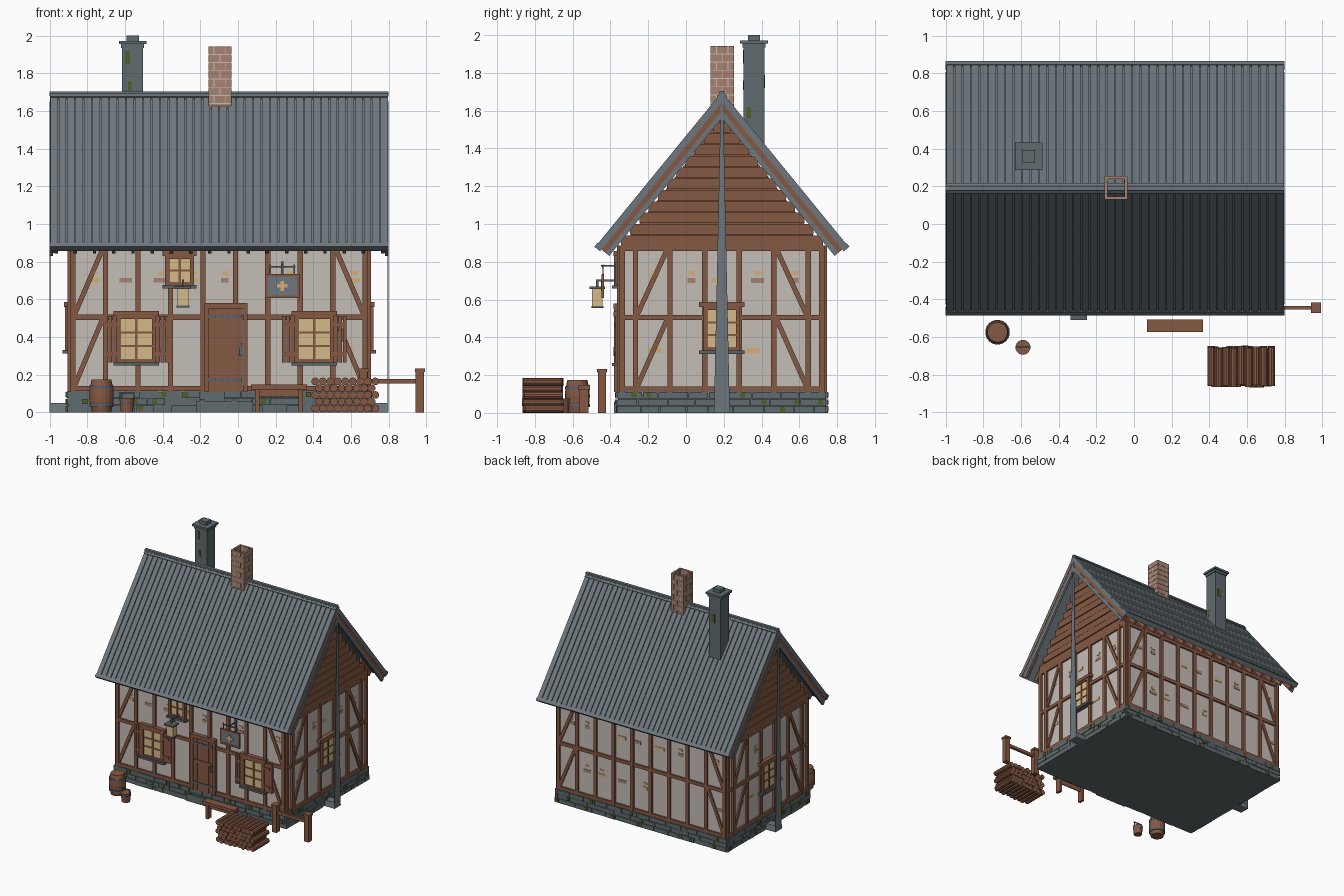
import bpy, bmesh, math, random
from mathutils import Matrix, Vector

if "Cube" in bpy.data.objects:
    bpy.data.objects.remove(bpy.data.objects["Cube"])
random.seed(4)

def mat(name, r, g, b):
    m = bpy.data.materials.new(name)
    m.diffuse_color = (r, g, b, 1)
    m.use_nodes = True
    m.node_tree.nodes["Principled BSDF"].inputs["Base Color"].default_value = m.diffuse_color
    return m

WOOD = mat("timber brown", 0.235, 0.098, 0.056)
SLATE = mat("slate grey", 0.155, 0.185, 0.205)
STONE = mat("stone grey", 0.115, 0.145, 0.155)
PLASTER = mat("plaster", 0.56, 0.51, 0.475)
BRICK = mat("brick", 0.39, 0.225, 0.165)
GLASS = mat("lit window", 0.66, 0.49, 0.25)
MOSS = mat("moss green", 0.085, 0.115, 0.02)
TAN = mat("bare straw", 0.66, 0.44, 0.19)
IRON = mat("iron", 0.10, 0.125, 0.145)

def finish(name, material, bm):
    bmesh.ops.recalc_face_normals(bm, faces=bm.faces)
    me = bpy.data.meshes.new(name)
    bm.to_mesh(me); bm.free()
    me.materials.append(material)
    ob = bpy.data.objects.new(name, me)
    bpy.context.collection.objects.link(ob)
    return ob

def cube(bm, b, M=Matrix()):
    c = Vector(((b[0]+b[1])/2, (b[2]+b[3])/2, (b[4]+b[5])/2))
    s = Matrix.Diagonal((b[1]-b[0], b[3]-b[2], b[5]-b[4], 1))
    bmesh.ops.create_cube(bm, size=1, matrix=M @ Matrix.Translation(c) @ s)

def boxes(name, material, items, M=Matrix()):
    bm = bmesh.new()
    for b in items:
        cube(bm, b, M)
    return finish(name, material, bm)

def prism(name, material, pts, x0, x1):
    """Extrude a (y, z) outline along x."""
    bm = bmesh.new()
    f = bm.faces.new([bm.verts.new((x0, y, z)) for y, z in pts])
    r = bmesh.ops.extrude_face_region(bm, geom=[f])
    bmesh.ops.translate(bm, vec=(x1-x0, 0, 0), verts=[v for v in r["geom"] if isinstance(v, bmesh.types.BMVert)])
    return finish(name, material, bm)

def lathe(name, material, profile, loc, n=18):
    bm = bmesh.new()
    for (r0, z0), (r1, z1) in zip(profile, profile[1:]):
        bmesh.ops.create_cone(bm, cap_ends=True, segments=n, radius1=r0, radius2=r1, depth=z1-z0,
                              matrix=Matrix.Translation((loc[0], loc[1], (z0+z1)/2)))
    return finish(name, material, bm)

def frame(o, u, n, w=(0, 0, 1)):
    M = Matrix((u, n, w)).transposed().to_4x4()
    M.translation = o
    return M

# wall frames: local x along the wall, local y outward, local z up
X0, X1, Y0, Y1, YC = -0.89, 0.69, -0.35, 0.73, 0.19
FRONT = frame((0, Y0, 0), (1, 0, 0), (0, -1, 0))
BACK = frame((0, Y1, 0), (1, 0, 0), (0, 1, 0))
RIGHT = frame((X1, 0, 0), (0, 1, 0), (1, 0, 0))
LEFT = frame((X0, 0, 0), (0, 1, 0), (-1, 0, 0))

# plaster body and gable cores
boxes("plaster_walls", PLASTER, [(X0, X1, Y0, Y1, 0.1, 0.885)])
prism("gable_core", WOOD, [(Y0+.01, .88), (Y1-.01, .88), (YC, 1.57)], X0, X1)

# stone foundation with irregular blocks and moss
boxes("foundation", STONE, [(-0.895, 0.695, -0.36, 0.74, 0, 0.105)])
def stones(name, M, a, b):
    blocks, moss = [], []
    for z0, z1 in ((0, .036), (.039, .072), (.075, .11)):
        u = a
        while u < b - .02:
            e = min(b, u + random.uniform(.08, .17))
            blocks.append((u, e-.004, -.01, random.uniform(.016, .022), z0, z1))
            if random.random() < .35:
                m = random.uniform(u, e-.03)
                moss.append((m, m+.028, 0, .025, z0+.006, z1-.002))
            u = e
    boxes(name+"_foundation_stones", STONE, blocks, M)
    boxes(name+"_foundation_moss", MOSS, moss, M)

# half-timbering
def timber(name, M, a, b, posts, braces):
    bm = bmesh.new()
    for u in posts:
        cube(bm, (u-.014, u+.014, 0, .016, .11, .885), M)
    for z in (.126, .505, .872):
        cube(bm, (a, b, 0, .014, z-.014, z+.014), M)
    for u0, u1 in braces:
        for z0, z1 in ((.135, .495), (.515, .865)):
            L = math.hypot(u1-u0, z1-z0)
            R = M @ Matrix.Translation((u0, 0, z0)) @ Matrix.Rotation(math.atan2(u1-u0, z1-z0), 4, 'Y')
            cube(bm, (-.013, .013, 0, .012, 0, L), R)
    finish(name+"_timber_frame", WOOD, bm)

# worn plaster patches, thin plates between the posts
def patches(name, M, posts):
    straw, bare = [], []
    for u0, u1 in zip(posts, posts[1:]):
        for z in (.33, .70):
            if u1-u0 > .1 and random.random() < .75:
                c, w = random.uniform(u0+.05, u1-.05), random.uniform(.02, .04)
                (straw if random.random() < .65 else bare).append((c-w, c+w, 0, .004, z-.012, z+.014))
                if random.random() < .5:
                    straw.append((c-.015, c+.02, 0, .005, z+.03, z+.05))
    boxes(name+"_straw_patches", TAN, straw, M)
    boxes(name+"_brick_patches", BRICK, bare, M)

long_posts = [X0 + .014 + (X1-X0-.028)*i/9 for i in range(10)]
side_posts = [Y0+.012] + [YC + .183*(i-2.5) for i in range(6)] + [Y1-.012]
for nm, M in (("front", FRONT), ("back", BACK)):
    timber(nm, M, X0, X1, long_posts, [(X0+.02, -.72), (X1-.02, .52)])
    stones(nm, M, X0-.01, X1+.01)
    patches(nm, M, long_posts)
for nm, M in (("right", RIGHT), ("left", LEFT)):
    timber(nm, M, Y0, Y1, side_posts, [(-.26, -.10), (.64, .48)])
    stones(nm, M, Y0-.015, Y1+.015)
    patches(nm, M, side_posts)
    # overlapping gable boards
    rows = [(YC-w, YC+w, 0, .014 + .004*(i % 2), z, z+.055) for i in range(11)
            for z in [.885+.06*i] for w in [max(.02, (1.60-z-.06)/1.224)]]
    boxes(nm+"_gable_boards", WOOD, rows, M)

# windows
def window(name, M, u, h, z0, z1, bars, shutter=0.0, sill=.12):
    boxes(name+"_glass", GLASS, [(u-h, u+h, 0, .018, z0, z1)], M)
    fr = [(u-h-.022, u-h, 0, .03, z0-.02, z1+.02), (u+h, u+h+.022, 0, .03, z0-.02, z1+.02),
          (u-h, u+h, 0, .03, z1, z1+.02), (u-h, u+h, 0, .03, z0-.02, z0), (u-.006, u+.006, 0, .024, z0, z1),
          (u-sill, u+sill, 0, .035, z1+.015, z1+.042)]
    fr += [(u-h, u+h, 0, .023, z-.005, z+.005) for i in range(bars) for z in [z0+(z1-z0)*(i+1)/(bars+1)]]
    boxes(name+"_frame", WOOD, fr, M)
    boxes(name+"_sill", IRON, [(u-sill, u+sill, 0, .042, z0-.032, z0-.015)], M)
    if shutter:
        sh = []
        for s in (-1, 1):
            for k in range(3):
                a, b = h+.022+shutter*k/3, h+.019+shutter*(k+1)/3
                sh.append((u+min(s*a, s*b), u+max(s*a, s*b), 0, .022, z0-.015, z1+.015))
            sh += [(u+min(s*(h+.022), s*(h+shutter)), u+max(s*(h+.022), s*(h+shutter)), 0, .028, z, z+.02)
                   for z in (z0+.02, z1-.04)]
        boxes(name+"_shutters", WOOD, sh, M)

window("front_left_window", FRONT, -.54, .083, .28, .495, 2, .07)
window("front_right_window", FRONT, .405, .083, .28, .495, 2, .07)
window("upper_window", FRONT, -.31, .055, .69, .815, 1, 0, .09)
window("right_window", RIGHT, YC, .075, .345, .545, 2)
window("left_window", LEFT, YC, .075, .345, .545, 2)

# door with planks, straps and ring
boxes("door_planks", WOOD, [(-.155+.036*i, -.122+.036*i, 0, .022, .11, .55) for i in range(5)]
      + [(-.155, .025, 0, .019, .11, .55), (-.15, .022, 0, .027, .345, .37)], FRONT)
boxes("door_frame", WOOD, [(-.178, -.155, 0, .032, .11, .575), (.028, .05, 0, .032, .11, .575),
                           (-.178, .05, 0, .034, .55, .58)], FRONT)
boxes("door_ironwork", IRON, [(-.155, .02, 0, .027, .50, .516), (-.155, .02, 0, .027, .165, .181),
                              (.005, .024, 0, .034, .30, .35)], FRONT)
boxes("door_step", STONE, [(-.22, .08, 0, .032, 0, .06)], FRONT)

# roof: slab, raised strips, barge boards and rafter tails on each slope
n = 40
for nm, s in (("front", -1), ("back", 1)):
    d = Vector((0, s*.67, -.82)).normalized()
    M = frame((0, YC, 1.70), (1, 0, 0), d, (0, s*-d.z*1.0, s*d.y))
    boxes(nm+"_roof_slab", SLATE, [(-.998, .798, 0, 1.045, -.035, -.012)], M)
    boxes(nm+"_roof_strips", SLATE, [(-1+.045*i+.003, -1+.045*(i+1)-.003, -.002, 1.055, -.02, 0) for i in range(n)], M)
    boxes(nm+"_barge_boards", WOOD, [(x, x+.024, .04, 1.05, -.065, -.03) for x in (-.996, .772)], M)
    boxes(nm+"_barge_trim", SLATE, [(x, x+.018, .08, 1.05, -.088, -.062) for x in (-1, .782)], M)
    boxes(nm+"_eave_trim", SLATE, [(-1, .8, 1.035, 1.062, -.035, .004)], M)
    boxes(nm+"_rafter_tails", WOOD, [(-.975+.102*i, -.957+.102*i, .84, 1.045, -.075, -.034) for i in range(18)], M)
boxes("ridge_cap", SLATE, [(-1, .8, YC-.012, YC+.012, 1.68, 1.705)])

# tapering gable end strips with their feet
for nm, x, a, b in (("right", .794, X1, .8), ("left", -1, -1, X0)):
    prism(nm+"_gable_strip", SLATE, [(YC-.042, 0), (YC+.042, 0), (YC+.006, 1.65), (YC-.006, 1.65)], x, x+.005)
    prism(nm+"_strip_foot", SLATE, [(YC-.042, 0), (YC+.042, 0), (YC+.034, .048), (YC-.034, .048)], a, b)

# stone chimney
boxes("stone_chimney", STONE, [(-.615, -.505, .305, .415, 1.4, 1.96), (-.633, -.487, .287, .433, 1.955, 1.972),
                               (-.592, -.527, .328, .392, 1.97, 2.0), (-.622, -.498, .298, .422, 1.935, 1.957)])
boxes("chimney_moss", MOSS, [(-.60, -.575, .302, .31, 1.85, 1.92), (-.585, -.565, .302, .31, 1.71, 1.76),
                             (-.508, -.502, .32, .345, 1.56, 1.62), (-.56, -.53, .41, .418, 1.72, 1.79)])

# hollow brick chimney
bx0, bx1, by0, by1, t = -.158, -.034, .13, .254, .016
boxes("chimney_mortar", PLASTER, [(bx0+.003, bx1-.003, y, y+.01, 1.58, 1.94) for y in (by0+.003, by1-.013)]
      + [(x, x+.01, by0+.003, by1-.003, 1.58, 1.94) for x in (bx0+.003, bx1-.013)])
bricks = []
for r in range(9):
    z0 = 1.555 + r*.0435
    cuts = [0, .062, .124] if r % 2 else [0, .031, .093, .124]
    for a, b in zip(cuts, cuts[1:]):
        a, b = a+.002, b-.002
        bricks += [(bx0+a, bx0+b, y, y+t, z0, z0+.039) for y in (by0, by1-t)]
        bricks += [(x, x+t, by0+a, by0+b, z0, z0+.039) for x in (bx0, bx1-t)]
boxes("chimney_bricks", BRICK, bricks)

# hanging lantern
boxes("lantern_light", GLASS, [(-.322, -.262, -.497, -.442, .565, .655)])
boxes("lantern_metal", IRON, [(-.336, -.25, -.51, -.43, .655, .668), (-.326, -.258, -.50, -.438, .556, .567),
                              (-.298, -.286, -.476, -.464, .668, .70), (-.298, -.286, -.476, -.35, .695, .705)])

# hanging sign with a plain cross
boxes("sign_frame", WOOD, [(.143, .327, -.447, -.433, z, z+.014) for z in (.607, .721)]
      + [(x, x+.014, -.447, -.433, .607, .735) for x in (.143, .313)])
boxes("sign_panel", SLATE, [(.15, .32, -.444, -.436, .612, .73)])
boxes("sign_cross", TAN, [(.207, .263, -.448, -.44, .662, .68), (.226, .244, -.449, -.44, .645, .697)])
boxes("sign_bracket", IRON, [(.231, .239, -.45, -.345, .775, .784), (.228, .242, -.372, -.36, .68, .80),
                             (.165, .305, -.444, -.436, .768, .776)]
      + [(x, x+.006, -.443, -.437, .735, .785) for x in (.168, .296)])

# barrel and bucket
lathe("barrel", WOOD, [(.052, 0), (.064, .055), (.066, .09), (.064, .12), (.053, .175)], (-.725, -.575))
for z in (.03, .125):
    lathe("barrel_hoop", IRON, [(.0655, z), (.0655, z+.016)], (-.725, -.575))
lathe("bucket", WOOD, [(.033, 0), (.04, .075)], (-.59, -.655), 14)
lathe("bucket_hoop", IRON, [(.0385, .045), (.0395, .055)], (-.59, -.655), 14)
boxes("bucket_handle", IRON, [(-.63, -.624, -.658, -.652, .06, .105), (-.556, -.55, -.658, -.652, .06, .105),
                              (-.63, -.55, -.659, -.651, .10, .107)])

# bench
boxes("bench", WOOD, [(.07, .367, -.573, -.508, .122, .147), (.10, .34, -.545, -.535, .085, .122)]
      + [(x, x+.024, -.565, -.515, 0, .122) for x in (.09, .322)])

# stacked firewood
bm = bmesh.new()
for r in range(5):
    for i in range(9 - r % 2):
        e = random.uniform(-.008, .008)
        M = Matrix.Translation((.41+.04*i+.02*(r % 2), -.757+e, .02+.036*r)) @ Matrix.Rotation(math.pi/2, 4, 'X')
        bmesh.ops.create_cone(bm, cap_ends=True, segments=10, radius1=.0205, radius2=.0205, depth=.205, matrix=M)
finish("firewood_stack", WOOD, bm)

# hitching rail
boxes("hitching_rail", WOOD, [(x, x+.044, -.467, -.423, 0, .218) for x in (.643, .944)]
      + [(x, x+.054, -.472, -.418, .215, .232) for x in (.638, .939)] + [(.66, .96, -.455, -.435, .152, .178)])
